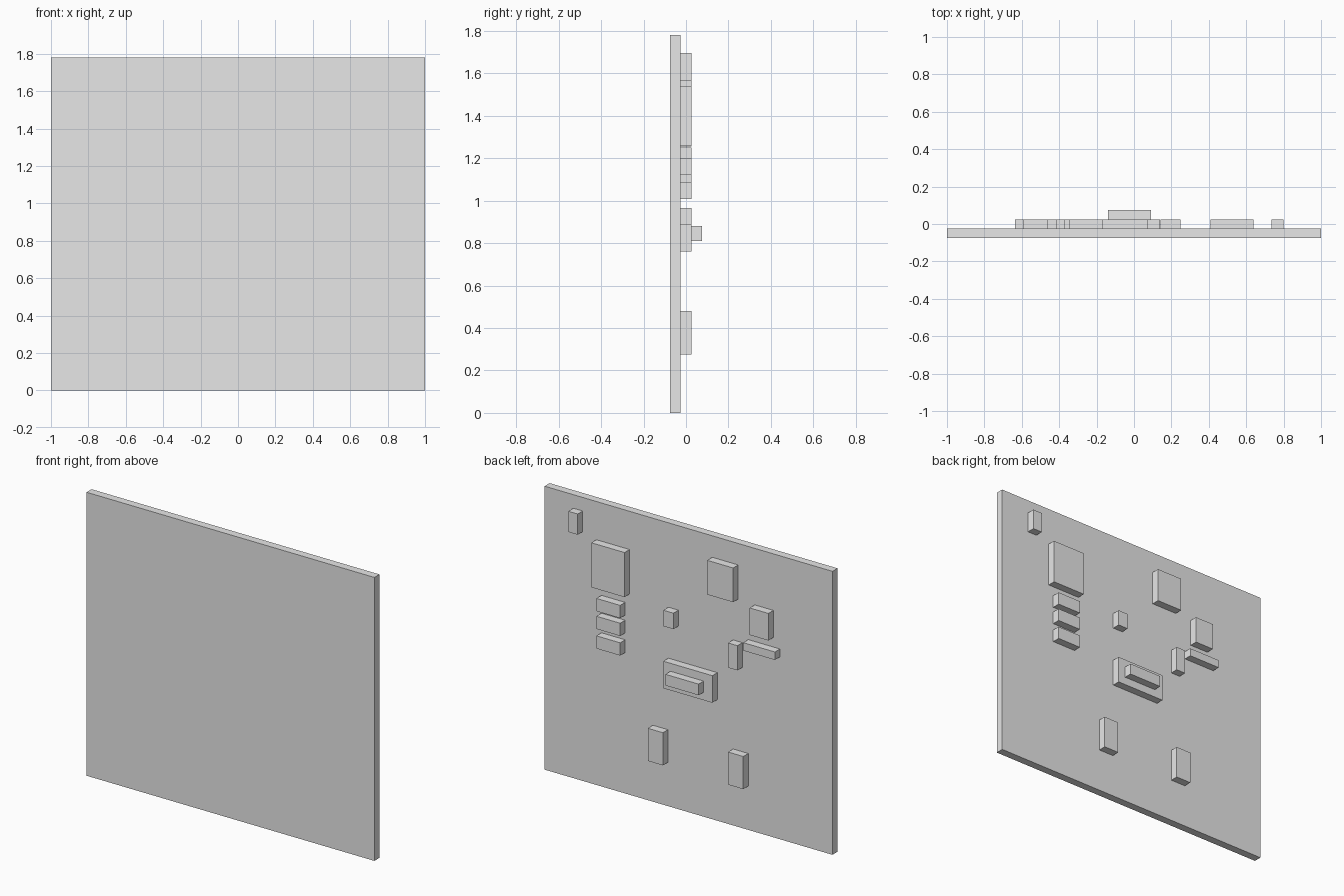
import bpy

old = bpy.data.objects.get("Cube")
if old:
    bpy.data.objects.remove(old, do_unlink=True)

# Single plain grey
grey = bpy.data.materials.new("plain_grey")
grey.use_nodes = True
grey.diffuse_color = (0.8, 0.8, 0.8, 1)
grey.node_tree.nodes["Principled BSDF"].inputs["Base Color"].default_value = (0.8, 0.8, 0.8, 1)


def box(name, x0, x1, z0, z1, y0=-0.025, y1=0.025):
    """Box spanning the given limits."""
    bpy.ops.mesh.primitive_cube_add(
        size=1, location=((x0 + x1) / 2, (y0 + y1) / 2, (z0 + z1) / 2))
    ob = bpy.context.object
    ob.name = name
    ob.scale = (x1 - x0, y1 - y0, z1 - z0)
    bpy.ops.object.transform_apply(location=False, rotation=False, scale=True)
    ob.data.materials.append(grey)
    return ob


# Upright panel
box("panel", -1, 1, 0, 1.78, -0.075, -0.025)

# Blocks on the left half of the back
box("top_corner_block", 0.735, 0.80, 1.565, 1.695)
box("large_block", 0.41, 0.64, 1.26, 1.54)
for i, z in enumerate((1.12, 1.008, 0.885)):
    box(f"stacked_bar_{i + 1}", 0.44, 0.605, z, z + 0.08)

# Centre blocks, with a bar on the wide one
box("small_centre_block", 0.07, 0.14, 1.15, 1.25)
box("wide_block", -0.20, 0.14, 0.76, 0.93)
box("raised_bar", -0.14, 0.09, 0.81, 0.88, 0.025, 0.075)

# Blocks on the right half of the back
box("upper_right_block", -0.345, -0.165, 1.43, 1.645)
box("middle_right_block", -0.59, -0.46, 1.255, 1.425)
box("narrow_upright_block", -0.375, -0.31, 1.01, 1.165)
box("thin_bar", -0.635, -0.415, 1.145, 1.195)

# Lower pair
for side, x in (("left", 0.143), ("right", -0.415)):
    box(f"lower_{side}_block", x, x + 0.105, 0.275, 0.48)
